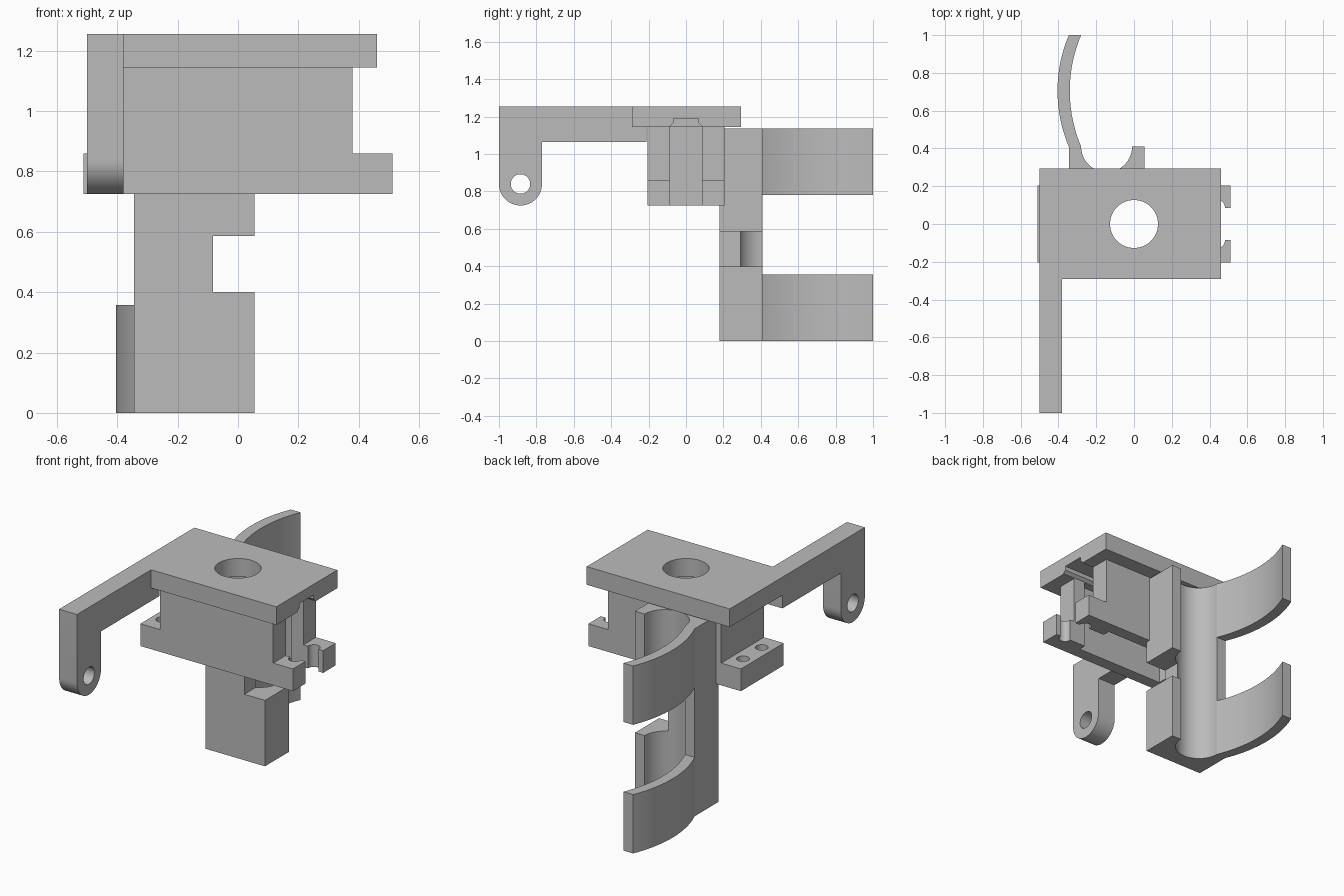
import bpy, bmesh
from math import sin, cos, pi, radians, sqrt
from mathutils import Vector

if "Cube" in bpy.data.objects:
    bpy.data.objects.remove(bpy.data.objects["Cube"], do_unlink=True)

grey = bpy.data.materials.new("plain grey plastic")
grey.use_nodes = True
colour = (0.5, 0.5, 0.5, 1)
grey.diffuse_color = colour
grey.node_tree.nodes["Principled BSDF"].inputs["Base Color"].default_value = colour


def prism(name, outline, low, high, axis="z"):
    """Extrude a 2D outline along one axis (x: yz outline, z: xy outline)."""
    def place(p, h):
        return Vector((h, p[0], p[1])) if axis == "x" else Vector((p[0], p[1], h))
    bm = bmesh.new()
    face = bm.faces.new([bm.verts.new(place(p, low)) for p in outline])
    moved = bmesh.ops.extrude_face_region(bm, geom=[face])["geom"]
    shift = place((0, 0), high - low)
    bmesh.ops.translate(bm, vec=shift, verts=[g for g in moved if isinstance(g, bmesh.types.BMVert)])
    bmesh.ops.recalc_face_normals(bm, faces=bm.faces)
    mesh = bpy.data.meshes.new(name)
    bm.to_mesh(mesh)
    bm.free()
    mesh.materials.append(grey)
    obj = bpy.data.objects.new(name, mesh)
    bpy.context.collection.objects.link(obj)
    return obj


def rect(x0, x1, y0, y1):
    return [(x0, y0), (x1, y0), (x1, y1), (x0, y1)]


def arc(cx, cy, r, start, end, steps=32):
    angles = [radians(start + (end - start) * i / steps) for i in range(steps + 1)]
    return [(cx + r * cos(a), cy + r * sin(a)) for a in angles]


def circle(cx, cy, r, steps=40):
    return arc(cx, cy, r, 0, 360, steps)[:-1]


def cut(obj, *cutters):
    """Subtract each cutter, then discard it."""
    bpy.context.view_layer.objects.active = obj
    for c in cutters:
        c.hide_render = True
        mod = obj.modifiers.new("cut", "BOOLEAN")
        mod.operation, mod.solver, mod.object = "DIFFERENCE", "EXACT", c
        bpy.ops.object.modifier_apply(modifier=mod.name)
        bpy.data.objects.remove(c, do_unlink=True)


def wire_slot():
    half = [(0.085, 0.6), (0.085, 1.15), (0.068, 1.165), (0.068, 1.19)]
    return prism("slot_cutter", half + [(-y, z) for y, z in reversed(half)], 0.25, 0.7, "x")


TOP, UNDER = 1.255, 1.145

# Top plate with central hole and notch
plate = prism("top_plate", rect(-0.5, 0.46, -0.29, 0.295), UNDER, TOP)
cut(plate, prism("hole_cutter", circle(0, 0, 0.127, 64), 1, 1.5), wire_slot())

# Side arm with rounded, drilled end
arm_outline = [(-0.29, TOP), (-1, TOP)] + arc(-0.885, 0.84, 0.115, 180, 360) + [
    (-0.77, 1.065), (-0.21, 1.065), (-0.21, UNDER), (-0.29, UNDER)]
arm = prism("side_arm", arm_outline, -0.5, -0.38, "x")
cut(arm, prism("pivot_cutter", circle(-0.885, 0.84, 0.052), -0.7, -0.2, "x"))

# Hollow motor housing
housing = prism("motor_housing", rect(-0.38, 0.38, -0.205, 0.205), 0.725, UNDER)
cut(housing, prism("cavity_cutter", rect(-0.3, 0.3, -0.13, 0.13), 0.5, 1.3), wire_slot())

# Mounting tabs with screw holes
for side, name in ((-1, "right_tab"), (1, "left_tab")):
    xs = sorted((side * 0.38, side * 0.512))
    tab = prism(name, rect(*xs, -0.205, 0.205), 0.725, 0.86)
    cut(tab, *[prism("screw_cutter", circle(side * 0.445, y, 0.036, 24), 0.6, 1)
               for y in (-0.09, 0.09)])
    if side > 0:
        cut(tab, wire_slot())

# Column with round groove and side notch
column_outline = [(-0.345, 0.41), (-0.345, 0.18), (0.055, 0.18), (0.055, 0.41)] + \
    arc(-0.145, 0.41, 0.135, 360, 180)
column = prism("grip_column", column_outline, 0, 1.137)
cut(column, prism("notch_cutter", rect(-0.083, 0.3, 0, 0.6), 0.4, 0.587))

# Curved fingers
bow = [(-0.28 - 0.065 * sin(pi * i / 24), 0.41 + 0.59 * i / 24) for i in range(25)]
radius, mid = 0.755, 0.705
bow = [(-0.34 + radius - sqrt(radius ** 2 - (y - mid) ** 2), y) for _, y in bow]
finger_outline = bow + [(x - 0.065, y) for x, y in reversed(bow)]
for name, low, high in (("lower_finger", 0, 0.357), ("upper_finger", 0.78, 1.137)):
    prism(name, finger_outline, low, high)

# Smooth the curved walls and keep the corners crisp
bpy.ops.object.select_all(action="DESELECT")
for obj in bpy.context.collection.objects:
    if obj.type == "MESH" and grey.name in obj.data.materials:
        obj.select_set(True)
        bpy.context.view_layer.objects.active = obj
bpy.ops.object.shade_smooth_by_angle(angle=radians(30))
